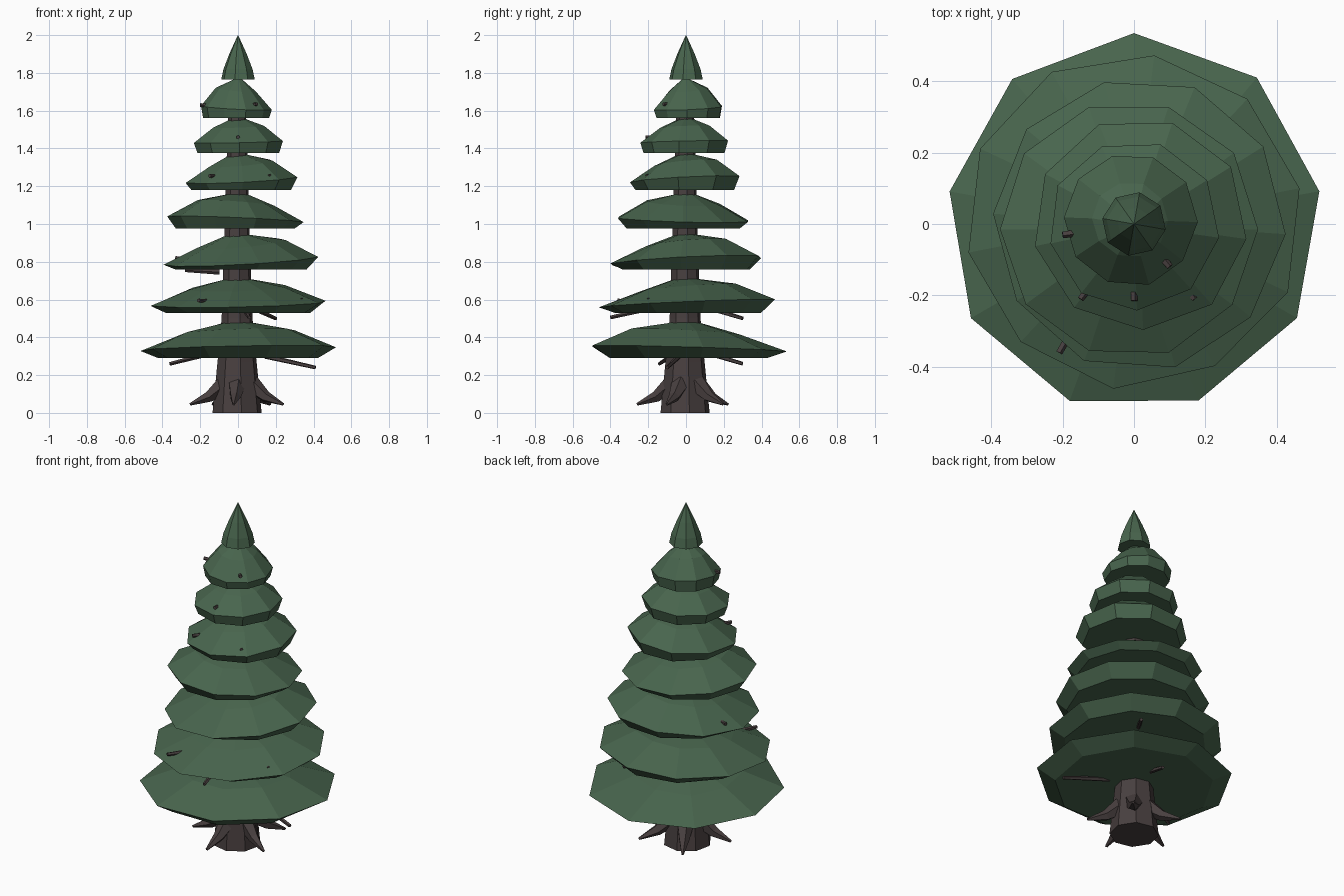
import bpy
import bmesh
import random
from math import sin, cos, radians
from mathutils import Vector

random.seed(4)
if "Cube" in bpy.data.objects:
    bpy.data.objects.remove(bpy.data.objects["Cube"])


def material(name, rgb):
    mat = bpy.data.materials.new(name)
    mat.use_nodes = True
    mat.diffuse_color = (*rgb, 1)
    mat.node_tree.nodes["Principled BSDF"].inputs["Base Color"].default_value = (*rgb, 1)
    return mat


needles = material("pine_green", (0.065, 0.13, 0.075))
bark = material("dark_bark", (0.065, 0.05, 0.05))


def ring(centre, radius, sides, phase=0.0, tilt=(0, 0), jitter=0.0):
    """Horizontal loop of points; tilt raises it towards +x and +y."""
    points = []
    for i in range(sides):
        a = radians(phase) + radians(360) * i / sides
        r = radius * (1 + random.uniform(-jitter, jitter))
        points.append(Vector(centre) + Vector((
            r * cos(a), r * sin(a), tilt[0] * cos(a) + tilt[1] * sin(a))))
    return points


def loft(name, rings, mat):
    """Skin a stack of equal loops, with caps at both ends."""
    bm = bmesh.new()
    loops = [[bm.verts.new(p) for p in points] for points in rings]
    for low, high in zip(loops, loops[1:]):
        for i in range(len(low)):
            j = (i + 1) % len(low)
            bm.faces.new((low[i], low[j], high[j], high[i]))
    bm.faces.new(loops[0][::-1])
    bm.faces.new(loops[-1])
    bmesh.ops.recalc_face_normals(bm, faces=bm.faces)
    mesh = bpy.data.meshes.new(name)
    bm.to_mesh(mesh)
    bm.free()
    mesh.materials.append(mat)
    obj = bpy.data.objects.new(name, mesh)
    bpy.context.collection.objects.link(obj)
    return obj


def limb(name, path, radii, sides=5):
    """Tapered stick along a path."""
    path = [Vector(p) for p in path]
    turn = (path[-1] - path[0]).to_track_quat('Z', 'Y')
    rings = [[p + turn @ q for q in ring((0, 0, 0), r, sides)]
             for p, r in zip(path, radii)]
    return loft(name, rings, bark)


# Trunk: flared foot, then a slow taper into the crown
trunk_profile = [(0, 0.132), (0.27, 0.105), (0.5, 0.083), (0.95, 0.068), (1.7, 0.045)]
loft("trunk", [ring((-0.005, -0.005, z), r, 8, 10) for z, r in trunk_profile], bark)

# Roots: five spread evenly around the foot
for k in range(5):
    a = radians(-95 + 72 * k)
    path = [(r * cos(a), r * sin(a), z)
            for r, z in ((0.08, 0.15), (0.16, 0.085), (0.26, 0.045))]
    limb("root", path, (0.05, 0.03, 0.007))

# Foliage tiers: sides, phase, centre, radius, top, rim height, rim tilt, bottom
tiers = [
    (9, 10, (0, 0), 0.53, 0.48, 0.34, (0.01, -0.015), 0.29),
    (10, 83, (0, 0.01), 0.47, 0.71, 0.58, (0.01, 0.02), 0.53),
    (10, 104, (0.015, 0), 0.41, 0.945, 0.805, (0.022, 0.02), 0.76),
    (10, 72, (-0.015, -0.015), 0.36, 1.16, 1.025, (-0.015, -0.01), 0.975),
    (9, 72, (0.015, 0), 0.3, 1.37, 1.235, (0.015, 0.015), 1.18),
    (9, 72, (0, -0.005), 0.24, 1.56, 1.435, (0.005, 0.005), 1.375),
    (10, 70, (-0.01, 0.012), 0.187, 1.765, 1.615, (-0.01, 0.008), 1.56),
]
for sides, phase, (x, y), r, top, rim, tilt, bottom in tiers:
    shoulder = top - 0.36 * (top - rim)
    loft("foliage_tier", [
        ring((x, y, bottom), r * (1 - 0.36 * r), sides, phase),
        ring((x, y, rim), r, sides, phase, tilt, 0.012),
        ring((x, y, shoulder), r * 0.56, sides, phase, tilt, 0.04),
        ring((0, 0, top), r * 0.12, sides, phase),
    ], needles)

# Pointed crown
loft("crown", [ring((0, 0, z), r, 8, 80) for z, r in
               ((1.765, 0.09), (1.82, 0.078), (1.9, 0.047), (2, 0.001))], needles)

# Bare twigs poking out of the foliage, given by their tips
twig_tips = [
    (0.41, -0.1, 0.24), (-0.36, -0.14, 0.26), (0.05, 0.3, 0.26),
    (-0.21, -0.36, 0.595), (0.2, 0.3, 0.5), (0.06, -0.4, 0.505), (0.34, -0.2, 0.6),
    (-0.33, 0.1, 0.82), (-0.28, 0, 0.755), (-0.15, -0.21, 1.255),
    (0.17, -0.21, 1.255), (0, -0.215, 1.46), (0.1, -0.12, 1.635), (-0.2, -0.03, 1.63),
]
for tip in twig_tips:
    end = Vector(tip)
    drop = 0.06 if tip[2] < 0.55 else -0.01
    start = Vector((tip[0] * 0.35, tip[1] * 0.35, tip[2] + drop))
    limb("twig", (start, end), (0.014, 0.01))
